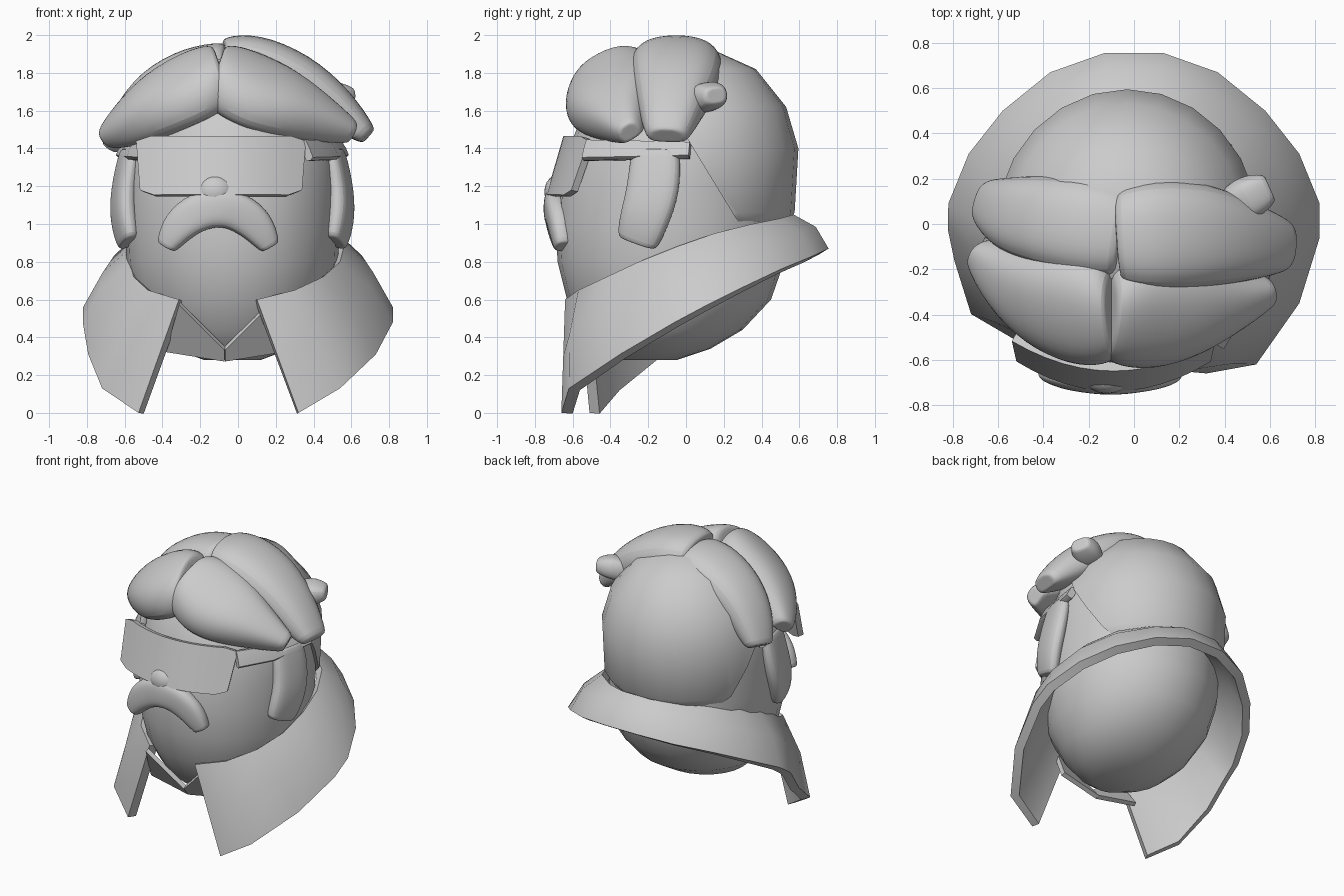
import bpy, bmesh, math
from mathutils import Vector, Matrix

old = bpy.data.objects.get("Cube")
if old:
    bpy.data.objects.remove(old, do_unlink=True)

grey = bpy.data.materials.new("plain_grey")
grey.use_nodes = True
colour = (0.6, 0.6, 0.6, 1)
grey.diffuse_color = colour
grey.node_tree.nodes["Principled BSDF"].inputs["Base Color"].default_value = colour

HEAD = Vector((-0.03, -0.05, 1.1))


def finish(name, bm, subsurf=0, thickness=0, offset=0, closed=True):
    """Turn a bmesh into a smooth shaded object."""
    if closed:
        bmesh.ops.recalc_face_normals(bm, faces=bm.faces)
    mesh = bpy.data.meshes.new(name)
    bm.to_mesh(mesh)
    bm.free()
    mesh.materials.append(grey)
    obj = bpy.data.objects.new(name, mesh)
    bpy.context.collection.objects.link(obj)
    bpy.ops.object.select_all(action='DESELECT')
    obj.select_set(True)
    bpy.context.view_layer.objects.active = obj
    if thickness:
        mod = obj.modifiers.new("thickness", 'SOLIDIFY')
        mod.thickness = thickness
        mod.offset = offset
        mod.use_even_offset = True
        bpy.ops.object.modifier_apply(modifier=mod.name)
    if subsurf:
        mod = obj.modifiers.new("rounding", 'SUBSURF')
        mod.levels = mod.render_levels = subsurf
    bpy.ops.object.shade_smooth_by_angle(angle=math.radians(40))


def skin(bm, rings):
    """Join rings of points with quads and close both ends."""
    rows = [[bm.verts.new(p) for p in ring] for ring in rings]
    n = len(rows[0])
    for a, b in zip(rows, rows[1:]):
        for i in range(n):
            j = (i + 1) % n
            bm.faces.new((a[i], a[j], b[j], b[i]))
    bm.faces.new(rows[0])
    bm.faces.new(rows[-1])


def sheet(bm, strips):
    """Join open strips of points with quads."""
    rows = [[bm.verts.new(p) for p in strip] for strip in strips]
    for a, b in zip(rows, rows[1:]):
        for i in range(len(a) - 1):
            bm.faces.new((a[i], a[i + 1], b[i + 1], b[i]))


def egg(profile, cx, sides=24):
    """Stack of ellipses given as height, half width, front, back."""
    bm = bmesh.new()
    rings = []
    for z, rx, front, back in profile:
        ring = []
        for i in range(sides):
            a = math.tau * i / sides
            y = (front + back) / 2 + math.sin(a) * (back - front) / 2
            ring.append((cx + rx * math.cos(a), y, z))
        rings.append(ring)
    skin(bm, rings)
    return bm


def lump(name, path, mirrored=False, subsurf=2, sides=10, fullness=0.7, bow=0.0):
    """Soft strip along a path of x, y, z, half width, half thickness."""
    def soft(v):
        return math.copysign(abs(v) ** fullness, v)
    pts = [Vector(p[:3]) for p in path]
    rings = []
    last = len(path) - 1
    for k, p in enumerate(pts):
        along = (pts[min(k + 1, last)] - pts[max(k - 1, 0)]).normalized()
        out = p - HEAD
        out = (out - along * out.dot(along)).normalized()
        side = along.cross(out)
        w, t = path[k][3:]
        ring = []
        for i in range(sides):
            a = math.tau * i / sides
            s = soft(math.cos(a))
            ring.append(p + side * w * s + out * (t * soft(math.sin(a)) - bow * w * s * s))
        cap = [p + (q - p) * 0.7 for q in ring]
        if k == 0:
            rings.append(cap)
        rings.append(ring)
        if k == last:
            rings.append(cap)
    if mirrored:
        rings = [[(2 * HEAD.x - q.x, q.y, q.z) for q in ring] for ring in rings]
    bm = bmesh.new()
    skin(bm, rings)
    finish(name, bm, subsurf)


# head
finish("head", egg([
    (0.28, 0.15, -0.38, -0.05), (0.34, 0.31, -0.46, 0.13), (0.44, 0.42, -0.54, 0.3),
    (0.6, 0.51, -0.63, 0.45), (0.8, 0.56, -0.68, 0.52), (1.0, 0.57, -0.69, 0.53),
    (1.2, 0.57, -0.67, 0.53), (1.4, 0.56, -0.62, 0.52), (1.6, 0.5, -0.54, 0.44),
    (1.78, 0.35, -0.38, 0.26), (1.85, 0.15, -0.2, 0.1)], HEAD.x))

# hair at the back of the head, cut along a slanted hairline
bm = egg([
    (1.01, 0.53, -0.54, 0.54), (1.06, 0.57, -0.62, 0.575), (1.4, 0.58, -0.63, 0.595),
    (1.62, 0.51, -0.51, 0.53), (1.82, 0.34, -0.33, 0.37), (1.91, 0.16, -0.15, 0.17)], HEAD.x)
cut = bmesh.ops.bisect_plane(bm, geom=bm.verts[:] + bm.edges[:] + bm.faces[:],
                             plane_co=(0, 0.02, 1.43), plane_no=(0, 0.41, 0.25),
                             clear_inner=True)
edges = [e for e in cut["geom_cut"] if isinstance(e, bmesh.types.BMEdge)]
bmesh.ops.contextual_create(bm, geom=edges)
finish("back_hair", bm)

# swept hair locks
lump("front_left_lock", [
    (-0.11, -0.41, 1.82, 0.22, 0.13), (-0.02, -0.41, 1.79, 0.28, 0.14),
    (0.12, -0.41, 1.73, 0.3, 0.14), (0.28, -0.39, 1.66, 0.25, 0.14),
    (0.45, -0.35, 1.57, 0.15, 0.11), (0.61, -0.3, 1.49, 0.07, 0.06)], bow=0.25)
lump("front_right_lock", [
    (-0.09, -0.41, 1.82, 0.22, 0.13), (-0.18, -0.41, 1.79, 0.28, 0.14),
    (-0.32, -0.38, 1.73, 0.29, 0.14), (-0.47, -0.32, 1.64, 0.24, 0.14),
    (-0.61, -0.22, 1.54, 0.16, 0.1), (-0.7, -0.13, 1.47, 0.08, 0.06)], bow=0.25)
lump("rear_left_lock", [
    (-0.07, -0.06, 1.875, 0.23, 0.13), (0.08, -0.05, 1.89, 0.26, 0.14),
    (0.32, -0.05, 1.79, 0.25, 0.14), (0.53, -0.08, 1.62, 0.18, 0.12),
    (0.69, -0.1, 1.47, 0.12, 0.06)], bow=0.15)
lump("rear_right_lock", [
    (-0.05, -0.04, 1.85, 0.22, 0.13), (-0.24, -0.01, 1.83, 0.23, 0.13),
    (-0.44, 0.02, 1.72, 0.21, 0.13), (-0.58, 0.05, 1.57, 0.17, 0.1),
    (-0.67, 0.1, 1.41, 0.11, 0.06)], bow=0.15)
lump("side_tuft", [
    (0.41, 0.07, 1.65, 0.08, 0.07), (0.51, 0.12, 1.68, 0.11, 0.09),
    (0.6, 0.16, 1.68, 0.07, 0.05)])

# sideburns and glasses arms
for label, flip in (("left", False), ("right", True)):
    lump(label + "_sideburn", [
        (0.51, -0.16, 1.39, 0.14, 0.05), (0.55, -0.17, 1.18, 0.15, 0.06),
        (0.55, -0.22, 1.03, 0.14, 0.06), (0.52, -0.26, 0.9, 0.12, 0.05)], flip)
    lump(label + "_glasses_arm", [
        (0.36, -0.53, 1.39, 0.06, 0.025), (0.49, -0.32, 1.39, 0.055, 0.025),
        (0.55, 0.02, 1.39, 0.045, 0.025)], flip, subsurf=0, sides=8, fullness=0.4)

# curved visor leaning forward at the bottom
bm = bmesh.new()
strips = []
for i in range(13):
    u = i / 6 - 1
    trim = 0.025 if abs(u) == 1 else 0
    strips.append([(-0.09 + (0.42 + 0.02 * v) * u, -0.72 + 0.09 * v + 0.13 * u * u,
                    1.15 + 0.31 * v + trim * (1 - 2 * v)) for v in (0, 1)])
sheet(bm, strips)
finish("visor", bm, thickness=0.04, closed=False)

# nose
bm = bmesh.new()
shape = Matrix.Translation((-0.12, -0.68, 1.17)) @ Matrix.Diagonal((0.1, 0.07, 0.09, 1))
bmesh.ops.create_uvsphere(bm, u_segments=16, v_segments=10, radius=1, matrix=shape)
finish("nose", bm)

# moustache
lump("moustache", [
    (-0.38, -0.65, 0.88, 0.06, 0.05), (-0.32, -0.67, 0.99, 0.1, 0.06),
    (-0.21, -0.69, 1.07, 0.11, 0.06), (-0.1, -0.7, 1.09, 0.11, 0.06),
    (0.0, -0.69, 1.07, 0.11, 0.06), (0.11, -0.67, 0.99, 0.1, 0.06),
    (0.17, -0.65, 0.88, 0.06, 0.05)])

# open collar: inner top edge and outer bottom edge, from back to front
half = [
    ((0.11, 0.57, 1.05), (0.13, 0.755, 0.87)), ((0.26, 0.5, 1.03), (0.37, 0.67, 0.83)),
    ((0.43, 0.35, 1.0), (0.58, 0.5, 0.76)), ((0.53, 0.15, 0.95), (0.73, 0.31, 0.67)),
    ((0.56, -0.05, 0.88), (0.82, 0.09, 0.56)), ((0.54, -0.25, 0.8), (0.82, -0.06, 0.48)),
    ((0.45, -0.42, 0.72), (0.73, -0.35, 0.31)), ((0.3, -0.57, 0.65), (0.54, -0.62, 0.13)),
    ((0.1, -0.64, 0.6), (0.32, -0.66, 0))]


def swung(p):
    """Mirrored point, with the front swung towards the side."""
    turn = math.radians(-20) * min(max(-p[1] / 0.5, 0), 1)
    return Matrix.Rotation(turn, 3, 'Z') @ Vector((-p[0], p[1], p[2]))


columns = [[swung(p) for p in pair] for pair in reversed(half)]
columns += [[Vector(p) for p in pair] for pair in half]
strips = []
for k, (top, low) in enumerate(columns):
    # a slight outward belly, none at the open ends
    belly = 0 if k in (0, len(columns) - 1) else 0.025
    away = Vector((top.x, top.y, 0)).normalized() + Vector((0, 0, 1))
    strips.append([top, (top + low) / 2 + away * belly, low])
bm = bmesh.new()
sheet(bm, strips)
finish("collar", bm, thickness=0.06, offset=1, closed=False)

# small shirt flaps meeting in a V under the chin
for label, sign in (("left", 1), ("right", -1)):
    bm = bmesh.new()
    outline = [(0, -0.46, 0.28), (0.31, -0.44, 0.33), (0.24, -0.6, 0.58), (0, -0.51, 0.34)]
    bm.faces.new([bm.verts.new((-0.07 + sign * x, y, z)) for x, y, z in outline])
    finish(label + "_shirt_flap", bm, thickness=0.03, closed=False)
